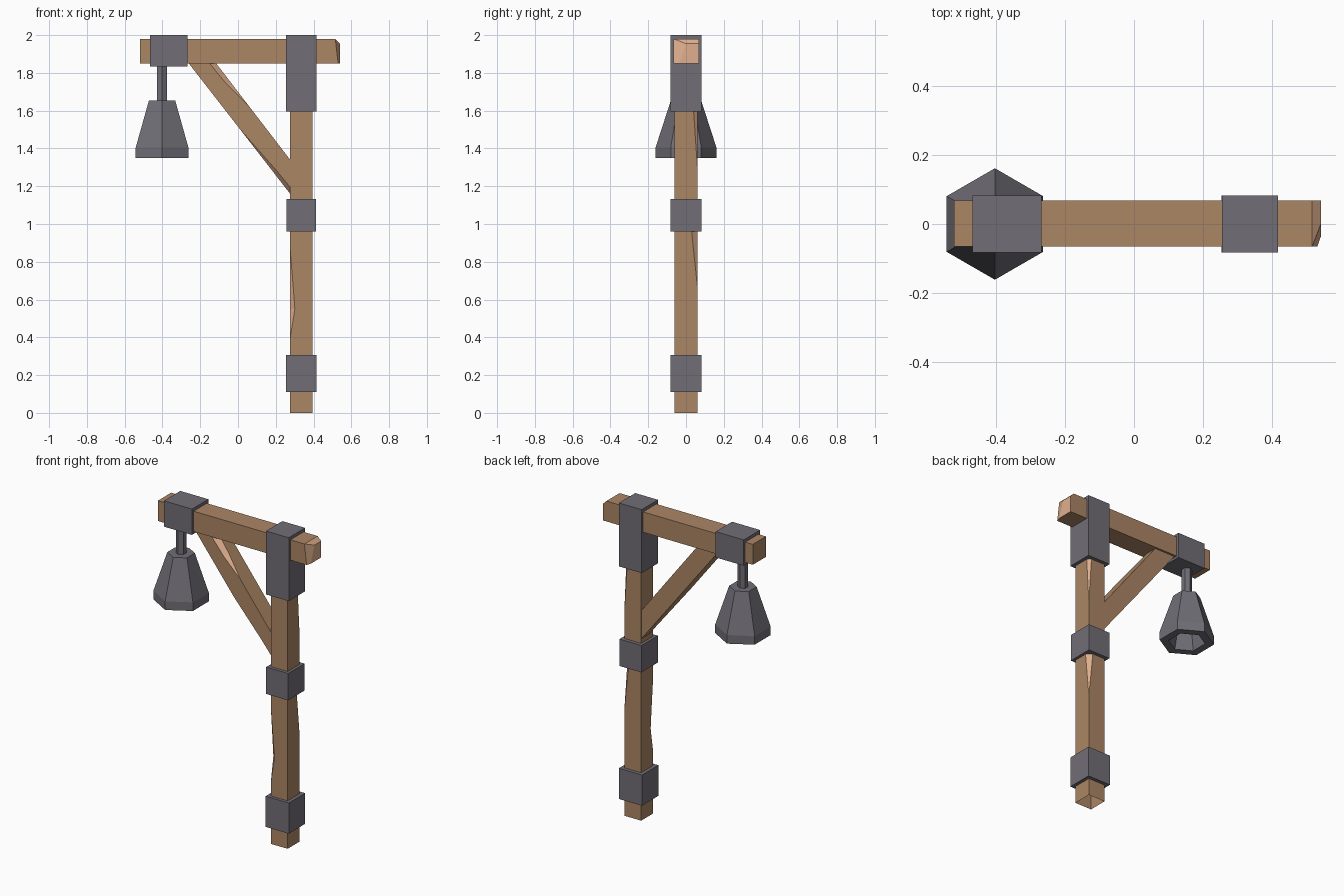
import bpy, bmesh, math
from mathutils import Vector

if "Cube" in bpy.data.objects:
    bpy.data.objects.remove(bpy.data.objects["Cube"])


def material(name, color):
    m = bpy.data.materials.new(name)
    m.diffuse_color = color
    m.use_nodes = True
    m.node_tree.nodes["Principled BSDF"].inputs["Base Color"].default_value = m.diffuse_color
    return m


WOOD = material("wood", (0.41, 0.24, 0.13, 1))
CUT = material("cut_wood", (0.74, 0.43, 0.27, 1))
IRON = material("iron", (0.165, 0.158, 0.182, 1))


def finish(name, bm, mats=(IRON,)):
    bmesh.ops.recalc_face_normals(bm, faces=bm.faces[:])
    me = bpy.data.meshes.new(name)
    bm.to_mesh(me)
    bm.free()
    for m in mats:
        me.materials.append(m)
    ob = bpy.data.objects.new(name, me)
    bpy.context.collection.objects.link(ob)
    return ob


def box_bm(lo, hi):
    bm = bmesh.new()
    bmesh.ops.create_cube(bm, size=1)
    for v in bm.verts:
        v.co = [(a + b) / 2 + c * (b - a) for a, b, c in zip(lo, hi, v.co)]
    return bm


def loft(bm, rings, closed_ends=True):
    """Skin a list of equal-length point rings; returns the side faces."""
    vs = [[bm.verts.new(p) for p in r] for r in rings]
    n = len(vs[0])
    sides = [[bm.faces.new((a[i], a[(i + 1) % n], b[(i + 1) % n], b[i])) for i in range(n)]
             for a, b in zip(vs, vs[1:])]
    if closed_ends:
        bm.faces.new(vs[0])
        bm.faces.new(vs[-1])
    return sides


def chipped_timber(name, stations, second):
    """Open-ended square timber; corner 0 and corner `second` are split by a chip depth per station."""
    rings, cut_sides = [], (0, second + 1)
    for corners, chip_a, chip_b in stations:
        ring = []
        for i, c in enumerate(map(Vector, corners)):
            if i in (0, second):
                d = chip_a if i == 0 else chip_b
                for j in (i - 1, (i + 1) % 4):
                    ring.append(c + (Vector(corners[j]) - c).normalized() * d)
            else:
                ring.append(c)
        rings.append(ring)
    bm = bmesh.new()
    for row in loft(bm, rings, closed_ends=False):
        for i in cut_sides:
            row[i].material_index = 1
    bmesh.ops.remove_doubles(bm, verts=bm.verts[:], dist=0.0005)
    finish(name, bm, (WOOD, CUT))


# Post, chipped on two opposite corners
def post_corners(z):
    return [(0.275, -0.062, z), (0.394, -0.062, z), (0.394, 0.06, z), (0.275, 0.06, z)]


post = [(0, 0, 0), (0.39, 0, 0), (0.55, 0.026, 0), (0.67, 0.017, 0), (0.88, 0, 0.022),
        (0.96, 0, 0.03), (1.05, 0, 0.03), (1.12, 0, 0), (1.3, 0, 0), (1.6, 0, 0.02), (1.9, 0, 0.02)]
chipped_timber("post", [(post_corners(z), a, b) for z, a, b in post], 2)


# Diagonal brace, chipped along its two front edges
def brace_corners(t):
    lo = Vector((0.28, 0, 1.155)).lerp(Vector((-0.265, 0, 1.856)), t)
    hi = Vector((0.28, 0, 1.335)).lerp(Vector((-0.12, 0, 1.856)), t)
    y = Vector((0, 0.055, 0))
    return [lo - y, lo + y, hi + y, hi - y]


brace = [(0, 0.035, 0), (0.15, 0.025, 0), (0.5, 0, 0), (0.56, 0, 0), (0.8, 0, 0.025), (1, 0, 0.035)]
chipped_timber("brace", [(brace_corners(t), a, b) for t, a, b in brace], 3)

# Cross beam with a rough-hewn right end
bm = box_bm((-0.52, -0.065, 1.85), (0.54, 0.068, 1.98))
for point, normal in (((0.515, 0, 1.98), (1, 0, 1)),
                      ((0.515, -0.065, 1.98), (8.45, -2.88, 0.98))):
    bmesh.ops.bisect_plane(bm, geom=bm.verts[:] + bm.edges[:] + bm.faces[:],
                           plane_co=point, plane_no=normal, clear_outer=True)
    bmesh.ops.holes_fill(bm, edges=[e for e in bm.edges if e.is_boundary])
bmesh.ops.recalc_face_normals(bm, faces=bm.faces[:])
for f in bm.faces:
    f.material_index = int(f.normal.x > 0.3)
finish("cross_beam", bm, (WOOD, CUT))

# Iron bands around the timbers
for name, x0, x1, z0, z1 in (("hanger_band", -0.466, -0.268, 1.835, 2.0),
                             ("corner_band", 0.255, 0.416, 1.595, 2.0),
                             ("middle_band", 0.257, 0.412, 0.96, 1.132),
                             ("base_band", 0.253, 0.416, 0.11, 0.306)):
    finish(name, box_bm((x0, -0.082, z0), (x1, 0.083, z1)))


# Hexagonal hanging rod and hollow bell-shaped shade
def hexagon(r, z):
    return [(-0.402 + r * math.sin(k * math.pi / 3), r * math.cos(k * math.pi / 3), z)
            for k in range(6)]


for name, profile in (("hanging_rod", [(0.031, 1.64), (0.031, 1.845)]),
                      ("lamp_shade", [(0.06, 1.58), (0.108, 1.35), (0.161, 1.35),
                                      (0.161, 1.405), (0.08, 1.655)])):
    bm = bmesh.new()
    loft(bm, [hexagon(r, z) for r, z in profile])
    finish(name, bm)
